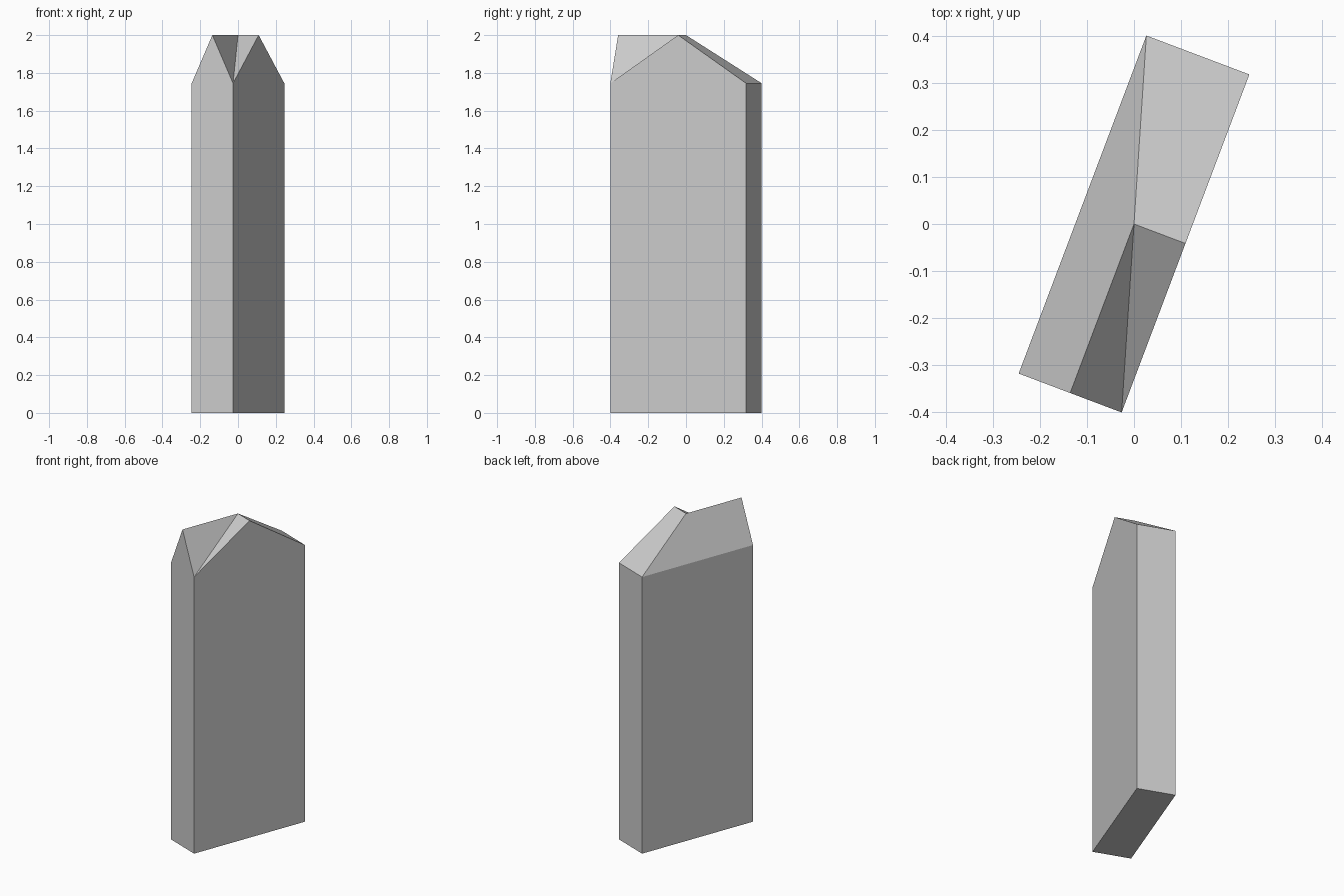
import bpy, bmesh, math
from mathutils import Matrix

if "Cube" in bpy.data.objects:
    bpy.data.objects.remove(bpy.data.objects["Cube"], do_unlink=True)

HALF_W, HALF_L = 0.117, 0.384
EAVE, RIDGE = 1.745, 2.0
TURN = math.radians(-20.7)

grey = bpy.data.materials.new("light_grey")
grey.use_nodes = True
colour = (0.6, 0.6, 0.6, 1)
grey.diffuse_color = colour
grey.node_tree.nodes["Principled BSDF"].inputs["Base Color"].default_value = colour

bm = bmesh.new()
corners = [(-HALF_W, -HALF_L), (HALF_W, -HALF_L), (HALF_W, HALF_L), (-HALF_W, HALF_L)]
base = [bm.verts.new((x, y, 0)) for x, y in corners]
eaves = [bm.verts.new((x, y, EAVE)) for x, y in corners]
front_left, front_right, back_right, back_left = eaves

# Ridge turns a corner: front gable, centre, side gable
front_peak = bm.verts.new((0, -HALF_L, RIDGE))
centre_peak = bm.verts.new((0, 0, RIDGE))
side_peak = bm.verts.new((HALF_W, 0, RIDGE))
gables = {0: [front_peak], 1: [side_peak]}

# Walls, the front and right ones rising into gables
for i in range(4):
    j = (i + 1) % 4
    bm.faces.new([base[i], base[j], eaves[j]] + gables.get(i, []) + [eaves[i]])
bm.faces.new(base[::-1])

# Roof: two outer slopes and two slopes meeting in a valley
bm.faces.new([front_left, front_peak, centre_peak, back_left])
bm.faces.new([back_left, centre_peak, side_peak, back_right])
bm.faces.new([front_peak, front_right, centre_peak])
bm.faces.new([centre_peak, front_right, side_peak])

bmesh.ops.recalc_face_normals(bm, faces=bm.faces)
bm.transform(Matrix.Rotation(TURN, 4, "Z"))
mesh = bpy.data.meshes.new("tower_block")
bm.to_mesh(mesh)
bm.free()
mesh.materials.append(grey)
bpy.context.collection.objects.link(bpy.data.objects.new("tower_block", mesh))
